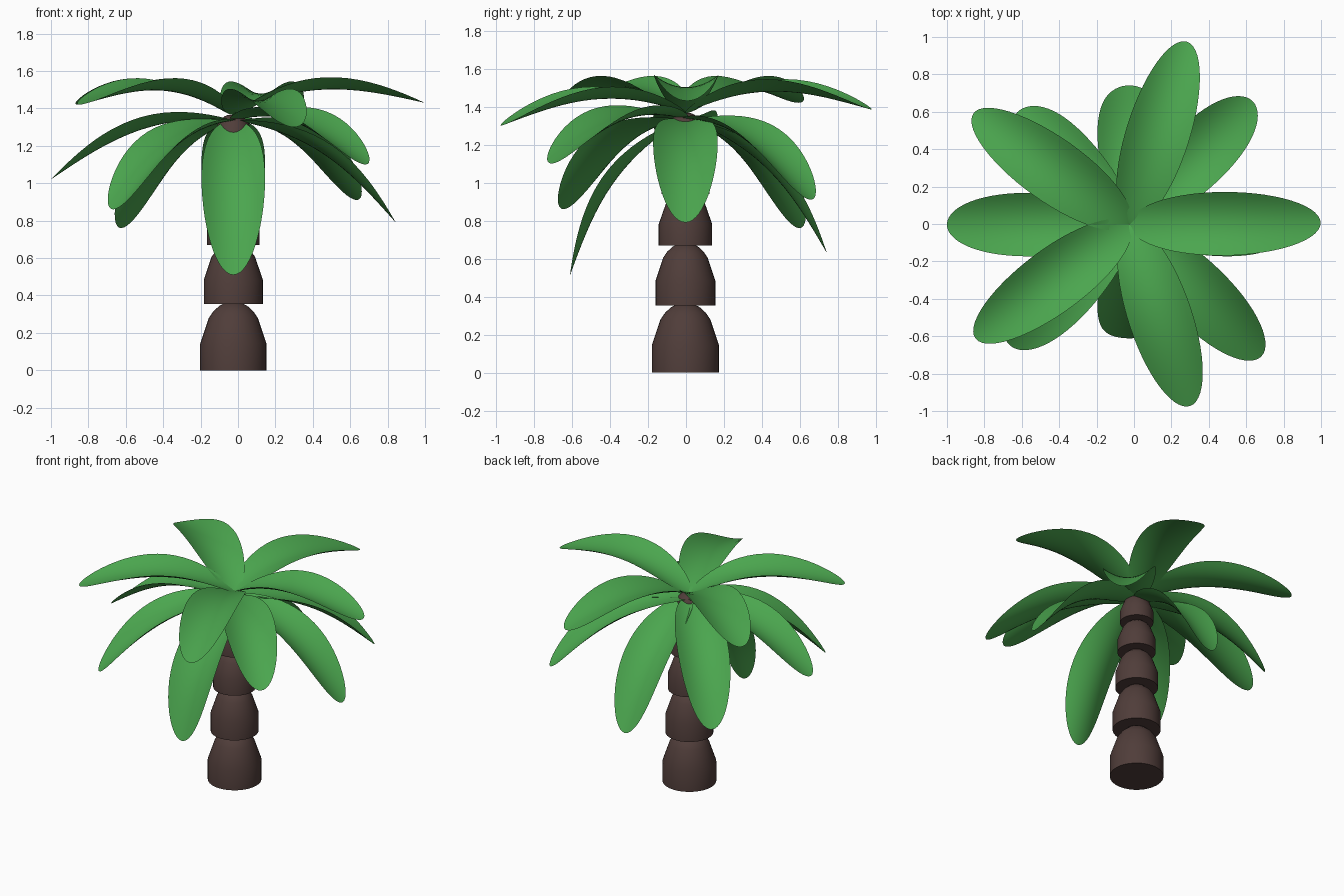
import bpy, bmesh
from math import sin, cos, pi, radians, asin
from mathutils import Matrix, Vector

if "Cube" in bpy.data.objects:
    bpy.data.objects.remove(bpy.data.objects["Cube"])

CX, CY = -0.025, -0.003


def material(name, color):
    m = bpy.data.materials.new(name)
    m.diffuse_color = (*color, 1)
    m.use_nodes = True
    m.node_tree.nodes["Principled BSDF"].inputs["Base Color"].default_value = m.diffuse_color
    return m


BROWN = material("bark", (0.08, 0.047, 0.042))
GREEN = material("leaf", (0.07, 0.38, 0.077))


def add_object(name, bm, mat, angle):
    mesh = bpy.data.meshes.new(name)
    bm.to_mesh(mesh)
    bm.free()
    mesh.materials.append(mat)
    ob = bpy.data.objects.new(name, mesh)
    bpy.context.collection.objects.link(ob)
    bpy.ops.object.select_all(action='DESELECT')
    ob.select_set(True)
    bpy.context.view_layer.objects.active = ob
    bpy.ops.object.shade_smooth_by_angle(angle=radians(angle))
    return ob


# Trunk segment: turned profile (radius fraction, height fraction)
PROFILE = [(1, 0), (1, 0.4), (0.74, 0.78), (0.6, 0.88), (0.42, 0.96), (0.25, 1.0)]


def trunk_segment(name, radius, z0, z1, sides=32):
    bm = bmesh.new()
    rings = []
    for r, h in PROFILE:
        rings.append([bm.verts.new((CX + radius * r * cos(2 * pi * i / sides),
                                    CY + radius * r * sin(2 * pi * i / sides),
                                    z0 + (z1 - z0) * h)) for i in range(sides)])
    for a, b in zip(rings, rings[1:]):
        for i in range(sides):
            j = (i + 1) % sides
            bm.faces.new((a[i], a[j], b[j], b[i]))
    bm.faces.new(rings[0][::-1])
    bm.faces.new(rings[-1])
    add_object(name, bm, BROWN, 25)


levels = [0, 0.353, 0.67, 0.94, 1.165, 1.36]
for k, radius in enumerate([0.177, 0.158, 0.141, 0.126, 0.11]):
    trunk_segment(f"trunk_segment_{k + 1}", radius, levels[k], levels[k + 1] + 0.006)


# Leaf: elliptical blade, arched along its length and cupped across
def leaf(name, heading, base_z, tip_z, length=1.025, half_width=0.17, nu=28, nv=12):
    pitch = asin((tip_z - base_z) / length)
    xf = (Matrix.Translation(Vector((CX, CY, base_z)))
          @ Matrix.Rotation(radians(heading), 4, 'Z')
          @ Matrix.Rotation(-pitch, 4, 'Y'))
    bm = bmesh.new()
    rows = []
    for i in range(nu + 1):
        u = (1 - cos(pi * i / nu)) / 2
        w = sin(pi * i / nu)
        arch = 0.105 * sin(pi * u ** 0.9)
        count = 1 if i in (0, nu) else nv + 1
        row = []
        for j in range(count):
            v = 0 if count == 1 else 2 * j / nv - 1
            p = Vector((u * length, half_width * w * v, arch + 0.065 * (w * v) ** 2))
            row.append(bm.verts.new(xf @ p))
        rows.append(row)
    for a, b in zip(rows, rows[1:]):
        for j in range(nv):
            if len(a) == 1:
                bm.faces.new((a[0], b[j], b[j + 1]))
            elif len(b) == 1:
                bm.faces.new((a[j], b[0], a[j + 1]))
            else:
                bm.faces.new((a[j], b[j], b[j + 1], a[j + 1]))
    add_object(name, bm, GREEN, 60)


# Upper crown of five leaves
for k, tip in enumerate([1.43, 1.385, 1.42, 1.42, 1.30]):
    leaf(f"upper_leaf_{k + 1}", 72 * k + 0.5, 1.365, tip)

# Lower crown of eight drooping leaves
for k, tip in enumerate([0.79, 0.91, 0.63, 0.76, 1.02, 0.86, 0.51, 1.10]):
    leaf(f"lower_leaf_{k + 1}", 45 * k, 1.335, tip)
